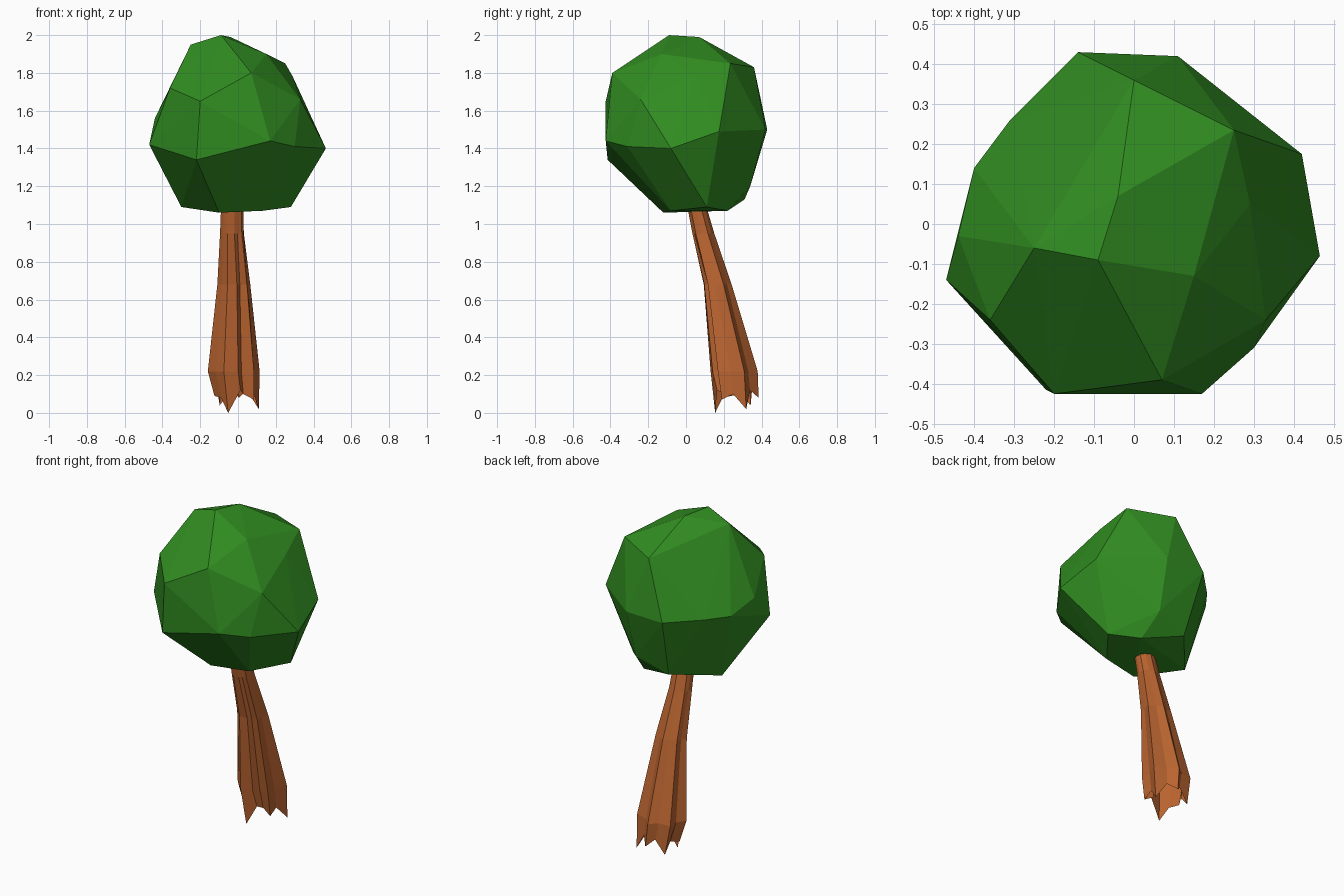
import bpy, bmesh
from math import sin, cos, radians

if "Cube" in bpy.data.objects:
    bpy.data.objects.remove(bpy.data.objects["Cube"])


def finish(bm, name, color):
    bmesh.ops.recalc_face_normals(bm, faces=bm.faces[:])
    mesh = bpy.data.meshes.new(name)
    bm.to_mesh(mesh)
    bm.free()
    mat = bpy.data.materials.new(name + "_color")
    mat.diffuse_color = (*color, 1)
    mat.use_nodes = True
    mat.node_tree.nodes["Principled BSDF"].inputs["Base Color"].default_value = mat.diffuse_color
    mesh.materials.append(mat)
    obj = bpy.data.objects.new(name, mesh)
    bpy.context.collection.objects.link(obj)
    return obj


# Crown: faceted hull around a few corner points, top to bottom
corners = [
    (-.09, -.09, 2.0), (-.04, .07, 1.99), (-.25, -.06, 1.95), (.15, -.13, 1.9),
    (.07, -.39, 1.8), (.25, .235, 1.85), (.29, .05, 1.78), (0, .36, 1.83),
    (.33, -.24, 1.66), (-.20, -.425, 1.65), (-.36, -.24, 1.72), (-.44, -.03, 1.56),
    (.465, -.08, 1.4), (.42, .175, 1.49), (.30, -.31, 1.41), (.17, -.425, 1.44),
    (-.22, -.415, 1.34), (-.47, -.14, 1.42), (-.40, .14, 1.5), (-.14, .43, 1.5),
    (.11, .42, 1.5), (-.31, .26, 1.5), (.10, .34, 1.2),
    (-.10, -.12, 1.06), (.28, .11, 1.09), (.13, .22, 1.07), (-.10, .31, 1.13),
    (-.30, .08, 1.09), (.13, -.08, 1.07),
]
bm = bmesh.new()
for co in corners:
    bm.verts.new(co)
res = bmesh.ops.convex_hull(bm, input=bm.verts[:])
loose = [v for v in bm.verts if not v.link_faces]
bmesh.ops.delete(bm, geom=loose, context='VERTS')
finish(bm, "crown", (.03, .26, .015))

# Trunk: leaning loft of ridged rings, open at the jagged root end
# section: angle, radius factor at the base, height of the root end
section = [
    (-113, 1, 0), (-80, .85, .12), (-62, .58, .1), (-40, .97, .07),
    (-10, .75, .1), (25, 1.06, .02), (55, .75, .12), (85, 1, .08),
    (110, .75, .12), (140, 1, .04), (165, .78, .1), (192, 1.02, .09),
    (220, .92, .08),
]
# rings: z, centre x, centre y, radius x, radius y, ridge strength
rings = [
    (None, -.005, .265, .12, .12, 1),
    (.22, -.02, .25, .14, .13, 1),
    (.68, -.02, .165, .09, .077, .7),
    (.95, -.03, .09, .066, .06, .35),
    (1.12, -.03, .05, .06, .05, .1),
]
bm = bmesh.new()
loops = []
for z, cx, cy, rx, ry, k in rings:
    loop = []
    for ang, f, tip in section:
        r = 1 + (f - 1) * k
        a = radians(ang)
        loop.append(bm.verts.new((cx + rx * r * cos(a), cy + ry * r * sin(a),
                                  tip if z is None else z)))
    loops.append(loop)
n = len(section)
for lo, hi in zip(loops, loops[1:]):
    for i in range(n):
        j = (i + 1) % n
        bm.faces.new((lo[i], lo[j], hi[j], hi[i]))
bm.faces.new(loops[-1])
finish(bm, "trunk", (.5, .13, .03))
